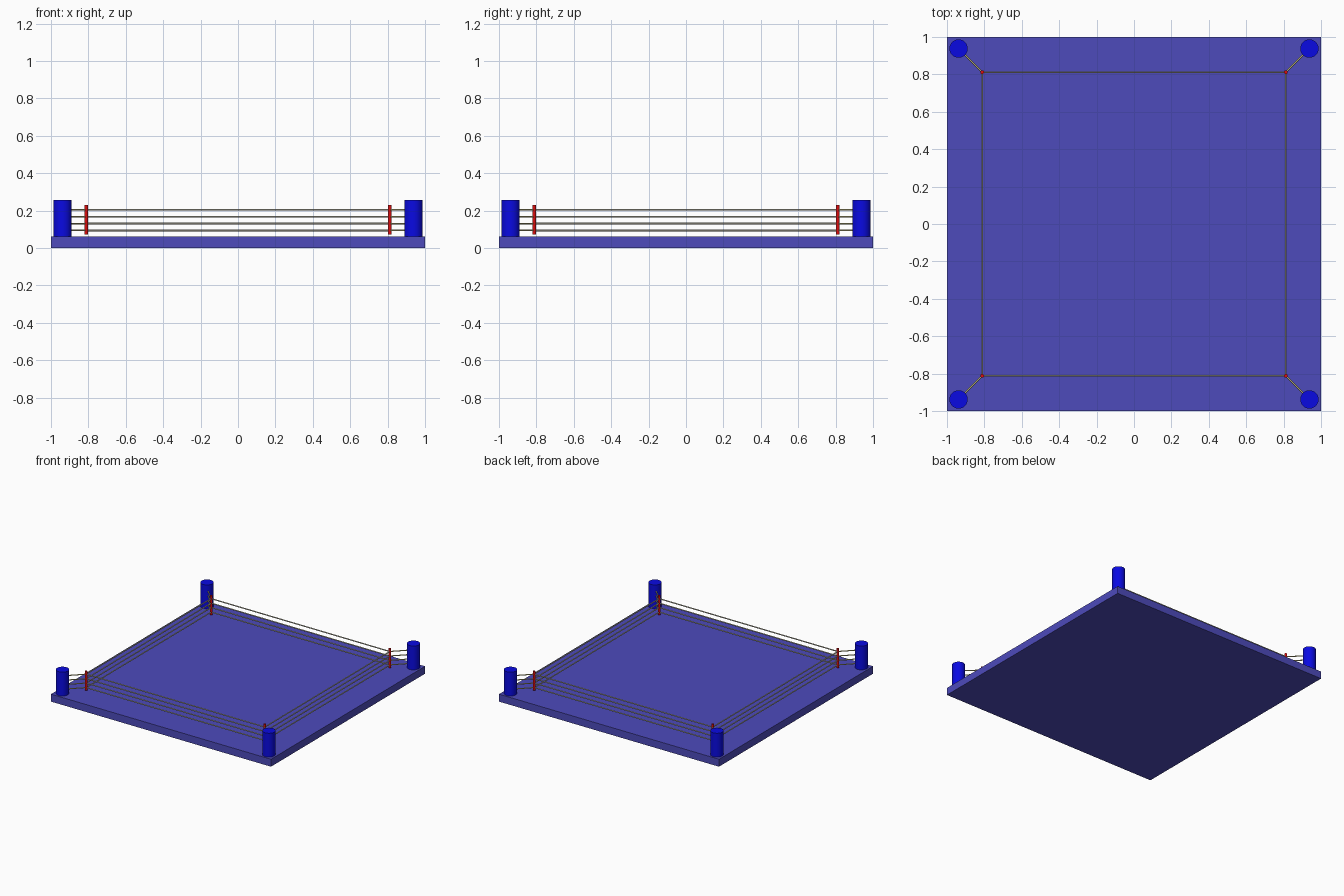
import bpy
from mathutils import Vector

if "Cube" in bpy.data.objects:
    bpy.data.objects.remove(bpy.data.objects["Cube"])

POST, PAD = 0.938, 0.812
LEVELS = (0.094, 0.131, 0.167, 0.204)
CORNERS = [(-1, -1), (1, -1), (1, 1), (-1, 1)]


def material(name, rgb):
    m = bpy.data.materials.new(name)
    m.diffuse_color = (*rgb, 1)
    m.use_nodes = True
    m.node_tree.nodes["Principled BSDF"].inputs["Base Color"].default_value = m.diffuse_color
    return m


blue_mat = material("platform_blue", (0.075, 0.07, 0.50))
post_mat = material("post_blue", (0.003, 0.003, 0.76))
red_mat = material("tie_red", (0.72, 0.004, 0.004))
rope_mat = material("rope_straw", (0.62, 0.60, 0.48))
link_mat = material("link_yellow", (0.72, 0.66, 0.30))


def rod(name, a, b, radius, sides, mat):
    a, b = Vector(a), Vector(b)
    d = b - a
    bpy.ops.mesh.primitive_cylinder_add(vertices=sides, radius=radius,
                                        depth=d.length, location=(a + b) / 2)
    o = bpy.context.object
    o.name = name
    o.rotation_euler = d.to_track_quat('Z', 'Y').to_euler()
    o.data.materials.append(mat)
    bpy.ops.object.shade_smooth_by_angle()
    return o


# Platform
bpy.ops.mesh.primitive_cube_add(size=1, location=(0, 0, 0.0305))
platform = bpy.context.object
platform.name = "platform"
platform.scale = (2, 2, 0.061)
platform.data.materials.append(blue_mat)

for i, (sx, sy) in enumerate(CORNERS):
    nx, ny = CORNERS[(i + 1) % 4]
    # Corner post and the upright that ties the ropes together
    rod(f"corner_post_{i}", (sx * POST, sy * POST, 0.061),
        (sx * POST, sy * POST, 0.257), 0.049, 32, post_mat)
    rod(f"rope_tie_{i}", (sx * PAD, sy * PAD, 0.073),
        (sx * PAD, sy * PAD, 0.229), 0.01, 24, red_mat)
    for j, z in enumerate(LEVELS):
        # Side rope, and short link from the tie to its post
        rod(f"side_rope_{i}_{j}", (sx * PAD, sy * PAD, z),
            (nx * PAD, ny * PAD, z), 0.0045, 24, rope_mat)
        rod(f"post_link_{i}_{j}", (sx * PAD, sy * PAD, z),
            (sx * POST, sy * POST, z), 0.004, 24, link_mat)
